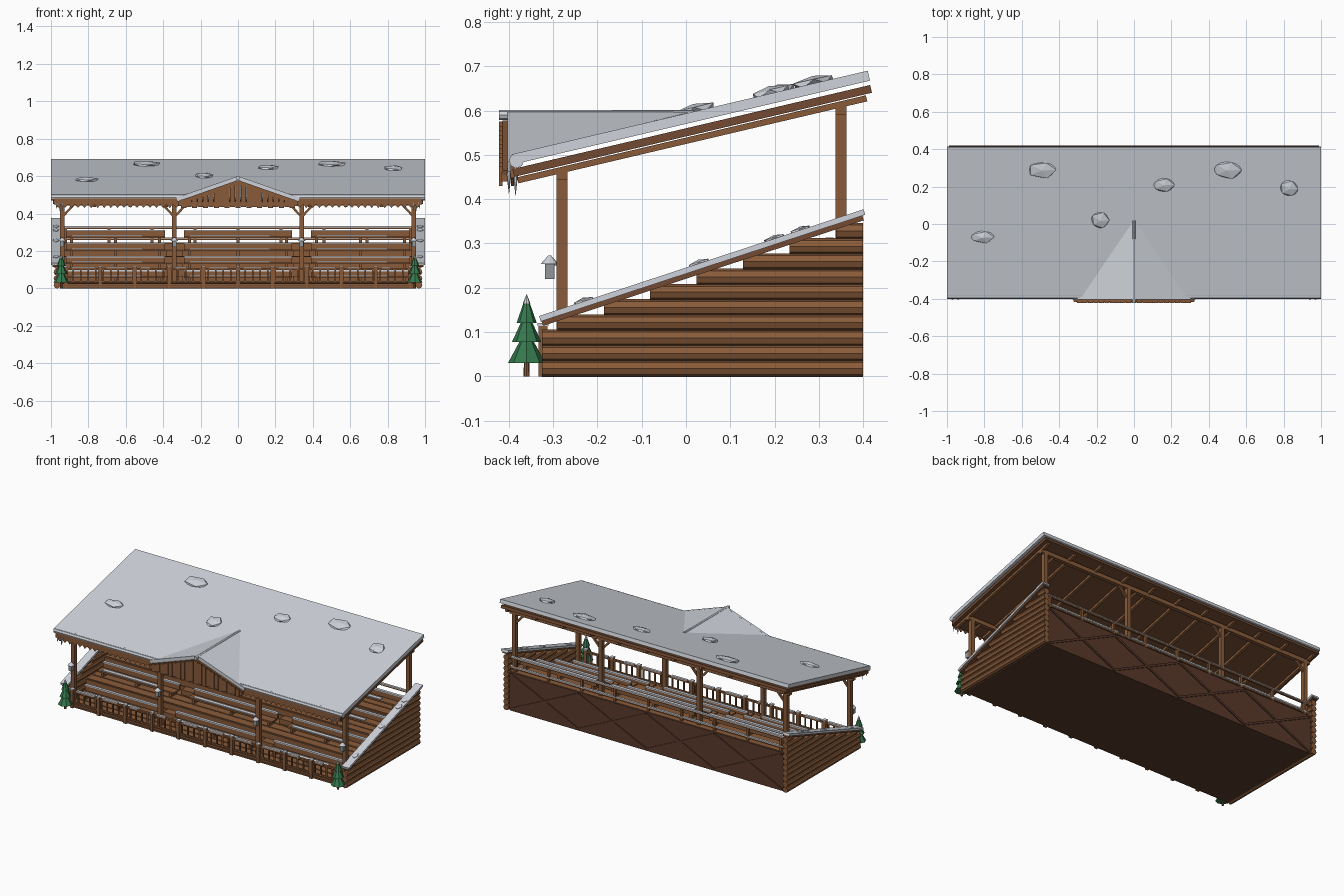
import bpy, bmesh, math, random
from mathutils import Matrix, Vector

if "Cube" in bpy.data.objects:
    bpy.data.objects.remove(bpy.data.objects["Cube"])
rng = random.Random(4)


def material(name, r, g, b):
    m = bpy.data.materials.new(name)
    m.use_nodes = True
    m.diffuse_color = (r, g, b, 1)
    m.node_tree.nodes["Principled BSDF"].inputs["Base Color"].default_value = (r, g, b, 1)
    return m


SNOW = material("snow", 0.62, 0.65, 0.70)
WOOD = material("warm wood", 0.25, 0.105, 0.042)
DECK = material("brown timber", 0.17, 0.07, 0.032)
DARK = material("dark boards", 0.10, 0.042, 0.024)
GREEN = material("pine green", 0.035, 0.19, 0.075)
METAL = material("grey metal", 0.28, 0.31, 0.32)


class Part:
    """Collects simple solids into one object of one colour."""

    def __init__(self, name, mat):
        self.name, self.mat, self.bm = name, mat, bmesh.new()

    def box(self, x0, x1, y0, y1, z0, z1):
        mid = Vector((x0 + x1, y0 + y1, z0 + z1)) / 2
        size = (x1 - x0, y1 - y0, z1 - z0, 1)
        bmesh.ops.create_cube(self.bm, size=1, matrix=Matrix.Translation(mid) @ Matrix.Diagonal(size))

    def frame(self, a, b):
        d = (b - a).normalized()
        x = d.cross(Vector((0, 0, 1)))
        x = x.normalized() if x.length > 1e-4 else Vector((1, 0, 0))
        rot = Matrix((x, d.cross(x), d)).transposed().to_4x4()
        return Matrix.Translation((a + b) / 2) @ rot

    def beam(self, a, b, w, h):
        a, b = Vector(a), Vector(b)
        m = self.frame(a, b) @ Matrix.Diagonal((w, h, (b - a).length, 1))
        bmesh.ops.create_cube(self.bm, size=1, matrix=m)

    def cone(self, a, b, r1, r2, sides=8):
        a, b = Vector(a), Vector(b)
        bmesh.ops.create_cone(self.bm, cap_ends=True, segments=sides, radius1=r1, radius2=r2,
                              depth=(b - a).length, matrix=self.frame(a, b))

    def prism(self, points, along):
        verts = [self.bm.verts.new(p) for p in points]
        face = self.bm.faces.new(verts)
        out = bmesh.ops.extrude_face_region(self.bm, geom=[face])["geom"]
        moved = [v for v in out if isinstance(v, bmesh.types.BMVert)]
        bmesh.ops.translate(self.bm, verts=moved, vec=along)

    def lump(self, x, y, z, rx, ry, rz, tilt):
        m = Matrix.Translation((x, y, z)) @ Matrix.Rotation(tilt, 4, "X") @ Matrix.Diagonal((rx, ry, rz, 1))
        new = bmesh.ops.create_icosphere(self.bm, subdivisions=1, radius=1)["verts"]
        for v in new:
            v.co = m @ (v.co * rng.uniform(0.88, 1.08))

    def done(self):
        bmesh.ops.recalc_face_normals(self.bm, faces=self.bm.faces)
        mesh = bpy.data.meshes.new(self.name)
        self.bm.to_mesh(mesh)
        self.bm.free()
        mesh.materials.append(self.mat)
        ob = bpy.data.objects.new(self.name, mesh)
        bpy.context.collection.objects.link(ob)


def roof(y):
    return 0.5 + 0.235 * (y + 0.4)


def wall(y):
    return 0.13 + 0.329 * (y + 0.33)


def gable(x):
    return 0.6 - 0.35 * abs(x)


ROOF_TILT, WALL_TILT = math.atan(0.235), math.atan(0.329)
POST_X = (-0.94, -0.34, 0.34, 0.94)
BAYS = ((-0.92, -0.39), (-0.29, 0.29), (0.39, 0.92))

# Main roof: snow blanket, deck, rafters and long beams
p = Part("roof_snow", SNOW)
p.beam((0, -0.39, roof(-0.39) - 0.012), (0, 0.413, roof(0.413) - 0.012), 2, 0.023)
p.cone((-1, -0.383, 0.487), (1, -0.383, 0.487), 0.017, 0.017)
p.done()
p = Part("roof_deck", DECK)
p.beam((0, -0.39, roof(-0.39) - 0.043), (0, 0.418, roof(0.418) - 0.043), 1.98, 0.018)
p.done()
p = Part("roof_rafters", WOOD)
for i in range(11):
    x = -0.96 + 0.192 * i
    p.beam((x, -0.38, roof(-0.38) - 0.062), (x, 0.408, roof(0.408) - 0.062), 0.018, 0.014)
for y in (-0.28, 0.35):
    p.box(-0.97, 0.97, y - 0.012, y + 0.012, roof(y) - 0.085, roof(y) - 0.06)
p.done()
p = Part("roof_snow_lumps", SNOW)
for x, y, rx, ry in ((-0.49, 0.29, 0.085, 0.05), (-0.81, -0.07, 0.07, 0.037), (-0.18, 0.02, 0.055, 0.05),
                     (0.16, 0.21, 0.062, 0.043), (0.5, 0.29, 0.085, 0.053), (0.83, 0.19, 0.056, 0.05)):
    p.lump(x, y, roof(y) + 0.002, rx, ry, 0.016, ROOF_TILT)
p.done()

# Eave board with pointed trim, and icicles
p = Part("eave_trim", WOOD)
for s in (-1, 1):
    p.box(min(s * 0.31, s * 0.985), max(s * 0.31, s * 0.985), -0.397, -0.387, 0.448, 0.48)
    for i in range(19):
        x = s * (0.33 + 0.035 * i)
        p.prism([(x - 0.0175, -0.395, 0.45), (x + 0.0175, -0.395, 0.45), (x, -0.395, 0.43)], (0, 0.006, 0))
p.done()
p = Part("icicles", SNOW)
for s in (-1, 1):
    for x, y, drop in ((0.94, -0.4, 0.05), (0.955, -0.385, 0.055), (0.97, -0.4, 0.04)):
        p.cone((s * x, y, 0.46), (s * x, y, 0.46 - drop), 0.006, 0, 6)
p.done()

# Front gable: snow wedge, ridge, rake boards and hanging planks
p = Part("gable_snow", SNOW)
apex, back = (0, -0.4, 0.6), (0, 0.02, 0.599)
left, right = (0.29, -0.4, 0.4985), (-0.29, -0.4, 0.4985)
vs = [p.bm.verts.new(c) for c in (apex, back, left, right)]
for i, j, k in ((0, 1, 2), (0, 3, 1), (0, 2, 3), (1, 3, 2)):
    p.bm.faces.new((vs[i], vs[j], vs[k]))
p.cone((0, -0.422, 0.59), (0, 0.02, 0.593), 0.011, 0.009)
for s in (-1, 1):
    p.beam((0, -0.396, 0.587), (s * 0.325, -0.396, gable(0.325) - 0.013), 0.014, 0.025)
p.done()
p = Part("gable_boards", WOOD)
for s in (-1, 1):
    p.beam((0, -0.408, 0.567), (s * 0.32, -0.408, gable(0.32) - 0.033), 0.012, 0.022)
for i in range(-10, 11):
    x = i * 0.029
    top = gable(abs(x) + 0.013) - 0.02
    p.box(x - 0.0135, x + 0.0135, -0.422, -0.414, 0.43 + 0.006 * (i % 2), top)
p.box(-0.32, 0.32, -0.418, -0.402, 0.44, 0.462)
p.done()

# Roof posts with diagonal braces
p = Part("roof_posts", WOOD)
for x in POST_X:
    for y, foot in ((-0.28, 0.01), (0.35, 0.2)):
        top = roof(y) - 0.062
        p.box(x - 0.0125, x + 0.0125, y - 0.0125, y + 0.0125, foot, top)
        for s in (-1, 1):
            if abs(x + s * 0.06) < 0.98:
                p.beam((x, y, top - 0.085), (x + s * 0.065, y, top - 0.015), 0.012, 0.012)
p.done()

# Lanterns on the front posts
body, cap = Part("lantern_bodies", METAL), Part("lantern_snow_caps", SNOW)
for x in POST_X:
    body.box(x - 0.011, x + 0.011, -0.319, -0.297, 0.22, 0.255)
    body.box(x - 0.004, x + 0.004, -0.3, -0.29, 0.25, 0.258)
    cap.cone((x, -0.308, 0.254), (x, -0.308, 0.273), 0.02, 0.003, 8)
body.done()
cap.done()

# Sloped log side walls with snow capping
logs, board, snow = Part("side_wall_logs", WOOD), Part("wall_cap_boards", DECK), Part("wall_snow", SNOW)
for s in (-1, 1):
    for i in range(10):
        z = 0.0175 + 0.0345 * i
        start = max(-0.325, (z + 0.022 - 0.13) / 0.329 - 0.33)
        logs.cone((s * 0.967, start, z), (s * 0.967, 0.4, z), 0.0188, 0.0188)
    x = s * 0.974
    board.beam((x, -0.325, wall(-0.325) - 0.012), (x, 0.4, wall(0.4) - 0.012), 0.036, 0.012)
    snow.beam((x, -0.33, wall(-0.33)), (x, 0.403, wall(0.403)), 0.05, 0.013)
    for y in (-0.23, 0.03, 0.2, 0.26):
        snow.lump(x, y, wall(y) + 0.006, 0.02, 0.026, 0.009, WALL_TILT)
for o in (logs, board, snow):
    o.done()

# Stepped stand body, its plank facing and aisle steps
TIERS = ((-0.32, 0.025), (-0.14, 0.1), (0.04, 0.17), (0.2, 0.24))
ends = [y for y, z in TIERS[1:]] + [0.39]
p = Part("stand_body", DARK)
profile = [(-0.95, -0.32, 0)]
for (y, z), end in zip(TIERS, ends):
    profile += [(-0.95, y, z), (-0.95, end, z)]
p.prism(profile + [(-0.95, 0.39, 0)], (1.9, 0, 0))
p.done()
p = Part("tier_planks", WOOD)
for (y, z), end in zip(TIERS, ends):
    low = max(0.002, z - 0.07)
    half = (low + z) / 2
    p.box(-0.95, 0.95, y - 0.005, y + 0.004, low + 0.002, half - 0.002)
    p.box(-0.95, 0.95, y - 0.005, y + 0.004, half + 0.002, z)
    step = (end - y) / 3
    for i in range(3):
        p.box(-0.95, 0.95, y + i * step + 0.004, y + (i + 1) * step - 0.003, z, z + 0.004)
    if z > 0.05:
        for x in (-0.34, 0.34):
            p.box(x - 0.045, x + 0.045, y - 0.05, y, low, half)
p.done()

# Benches with backrests and settled snow
bench, snow = Part("benches", WOOD), Part("bench_snow", SNOW)
for y, z in TIERS:
    y += 0.06
    for a, b in BAYS:
        bench.box(a, b, y, y + 0.05, z + 0.03, z + 0.04)
        bench.box(a, b, y + 0.058, y + 0.07, z + 0.032, z + 0.066)
        snow.box(a, b, y + 0.055, y + 0.073, z + 0.066, z + 0.073)
        snow.box(a + 0.03, b - 0.12, y + 0.006, y + 0.03, z + 0.04, z + 0.046)
        for x in (a + 0.03, (a + b) / 2, b - 0.03):
            bench.box(x - 0.008, x + 0.008, y + 0.01, y + 0.065, z, z + 0.034)
bench.done()
snow.done()

# Rear guard rail and cross bracing on the back panel
p = Part("rear_rails", WOOD)
for z in (0.258, 0.318):
    p.box(-0.96, 0.96, 0.366, 0.376, z, z + 0.008)
for i in range(9):
    x = -0.92 + 0.23 * i
    p.box(x - 0.007, x + 0.007, 0.364, 0.378, 0.23, 0.32)
p.done()
p = Part("rear_rail_snow", SNOW)
for z in (0.266, 0.326):
    p.box(-0.96, 0.96, 0.364, 0.378, z, z + 0.006)
p.done()
p = Part("back_cross_braces", DARK)
for i in range(4):
    a = -0.94 + 0.47 * i
    for z0, z1 in ((0.01, 0.23), (0.23, 0.01)):
        p.beam((a, 0.392, z0), (a + 0.47, 0.392, z1), 0.008, 0.012)
p.done()

# Front railing with snowy top
rail, snow = Part("front_railing", WOOD), Part("railing_snow", SNOW)
rail.box(-0.93, 0.93, -0.328, -0.318, 0.03, 0.039)
rail.box(-0.93, 0.93, -0.33, -0.316, 0.098, 0.108)
for i in range(47):
    x = -0.92 + 0.04 * i
    rail.box(x - 0.004, x + 0.004, -0.327, -0.319, 0.03, 0.1)
for i in range(11):
    x = -0.92 + 0.184 * i
    rail.box(x - 0.01, x + 0.01, -0.333, -0.313, 0, 0.114)
    snow.box(x - 0.012, x + 0.012, -0.335, -0.311, 0.114, 0.12)
    if i < 10:
        snow.box(x + 0.03, x + rng.uniform(0.08, 0.16), -0.331, -0.315, 0.108, 0.114)
rail.done()
snow.done()

# Small pine trees at the front corners
trunk, tree, tip = Part("tree_trunks", WOOD), Part("pine_trees", GREEN), Part("tree_snow_tips", SNOW)
for x in (-0.945, 0.945):
    trunk.cone((x, -0.36, 0), (x, -0.36, 0.04), 0.007, 0.006)
    for z0, z1, r in ((0.03, 0.105, 0.042), (0.078, 0.145, 0.033), (0.12, 0.18, 0.023)):
        tree.cone((x, -0.36, z0), (x, -0.36, z1), r, 0.002)
    tip.cone((x, -0.36, 0.164), (x, -0.36, 0.186), 0.009, 0)
for o in (trunk, tree, tip):
    o.done()
